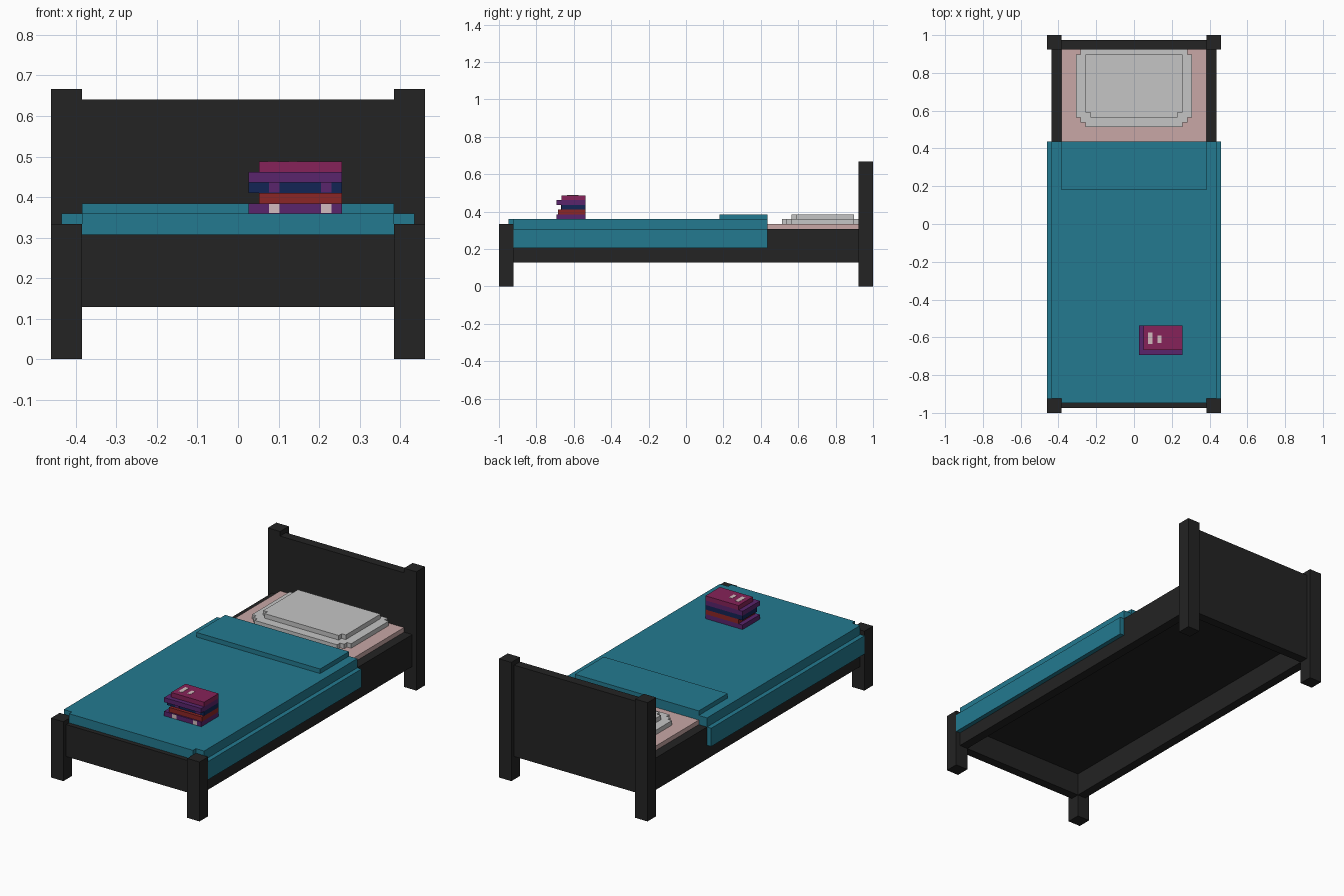
import bpy, bmesh

if "Cube" in bpy.data.objects:
    bpy.data.objects.remove(bpy.data.objects["Cube"])

U = 2 / 78  # one block of the grid the model is built on


def material(name, r, g, b):
    m = bpy.data.materials.new(name)
    m.diffuse_color = (r, g, b, 1)
    m.use_nodes = True
    m.node_tree.nodes["Principled BSDF"].inputs["Base Color"].default_value = m.diffuse_color
    return m


black = material("black wood", .017, .017, .017)
teal = material("teal cloth", .017, .195, .28)
pink = material("pale pink sheet", .58, .39, .38)
grey = material("light grey", .56, .56, .56)
magenta = material("magenta", .24, .016, .10)
purple = material("purple", .10, .018, .15)
navy = material("navy", .006, .018, .09)
red = material("red", .26, .019, .019)
cream = material("pale mark", .65, .50, .52)


def boxes(name, mat, *ranges):
    """One object from boxes (x0, x1, y0, y1, z0, z1) in grid blocks."""
    bm = bmesh.new()
    for x0, x1, y0, y1, z0, z1 in ranges:
        for v in bmesh.ops.create_cube(bm, size=1)["verts"]:
            v.co = (U * (x1 if v.co.x > 0 else x0),
                    U * (y1 if v.co.y > 0 else y0),
                    U * (z1 if v.co.z > 0 else z0))
    me = bpy.data.meshes.new(name)
    bm.to_mesh(me)
    bm.free()
    me.materials.append(mat)
    ob = bpy.data.objects.new(name, me)
    bpy.context.collection.objects.link(ob)
    return ob


def layer(name, mat, outline, z0, z1):
    """Extruded slab with stepped corners; outline is the +x half."""
    pts = outline + [(-x, y) for x, y in reversed(outline)]
    bm = bmesh.new()
    f = bm.faces.new([bm.verts.new((x * U, y * U, z0 * U)) for x, y in pts])
    ext = bmesh.ops.extrude_face_region(bm, geom=[f])
    for v in ext["geom"]:
        if isinstance(v, bmesh.types.BMVert):
            v.co.z = z1 * U
    bmesh.ops.recalc_face_normals(bm, faces=bm.faces)
    me = bpy.data.meshes.new(name)
    bm.to_mesh(me)
    bm.free()
    me.materials.append(mat)
    bpy.context.collection.objects.link(bpy.data.objects.new(name, me))


# Frame: posts, rails and side drapes on both sides
for side, s in (("left", -1), ("right", 1)):
    def span(a, b):
        return (a, b) if s > 0 else (-b, -a)
    boxes(side + "_head_post", black, (*span(15, 18), 36, 39, 0, 26))
    boxes(side + "_foot_post", black, (*span(15, 18), -39, -36, 0, 13))
    boxes(side + "_rail", black, (*span(15, 17), -36, 36, 5, 12))
    boxes(side + "_blanket_drape", teal, (*span(17, 18), -36, 17, 8, 12))
boxes("headboard", black, (-15, 15, 36, 38, 5, 25))
boxes("footboard", black, (-15, 15, -38, -36, 5, 12))
boxes("bed_base", black, (-15, 15, -36, 36, 10, 11))

# Bedding
boxes("mattress", pink, (-15, 15, -35, 36, 11, 13))
layer("blanket", teal, [(15, -37), (15, -36), (17, -36), (17, 17)], 12, 14)
boxes("blanket_fold", teal, (-15, 15, 7, 17, 14, 15))
layer("pillow_lower", grey, [(10, 20), (10, 21), (11, 21), (11, 22), (12, 22),
                             (12, 35), (11, 35), (11, 36)], 13, 14)
layer("pillow_upper", grey, [(9, 22), (9, 23), (10, 23), (10, 35)], 14, 15)

# Stack of books
for i, (mat, x0, y0) in enumerate([(purple, 1, -27), (red, 2, -26.7),
                                   (navy, 1, -26), (purple, 1, -27),
                                   (magenta, 2, -26)]):
    boxes(f"book_{i + 1}", mat, (x0, 10, y0, -21, 14 + i, 15 + i))

# Painted marks on spines and top cover
boxes("lower_spine_marks", cream, *[(x, x + 1, -27.05, -27, 14.05, 14.95) for x in (3, 8)])
boxes("middle_spine_marks", purple, *[(x, x + 1, -26.05, -26, 16.05, 17) for x in (3, 8)])
boxes("cover_marks", cream, (2.9, 3.8, -24.8, -22.4, 19, 19.05),
      (4.9, 5.7, -24.6, -23, 19, 19.05))
